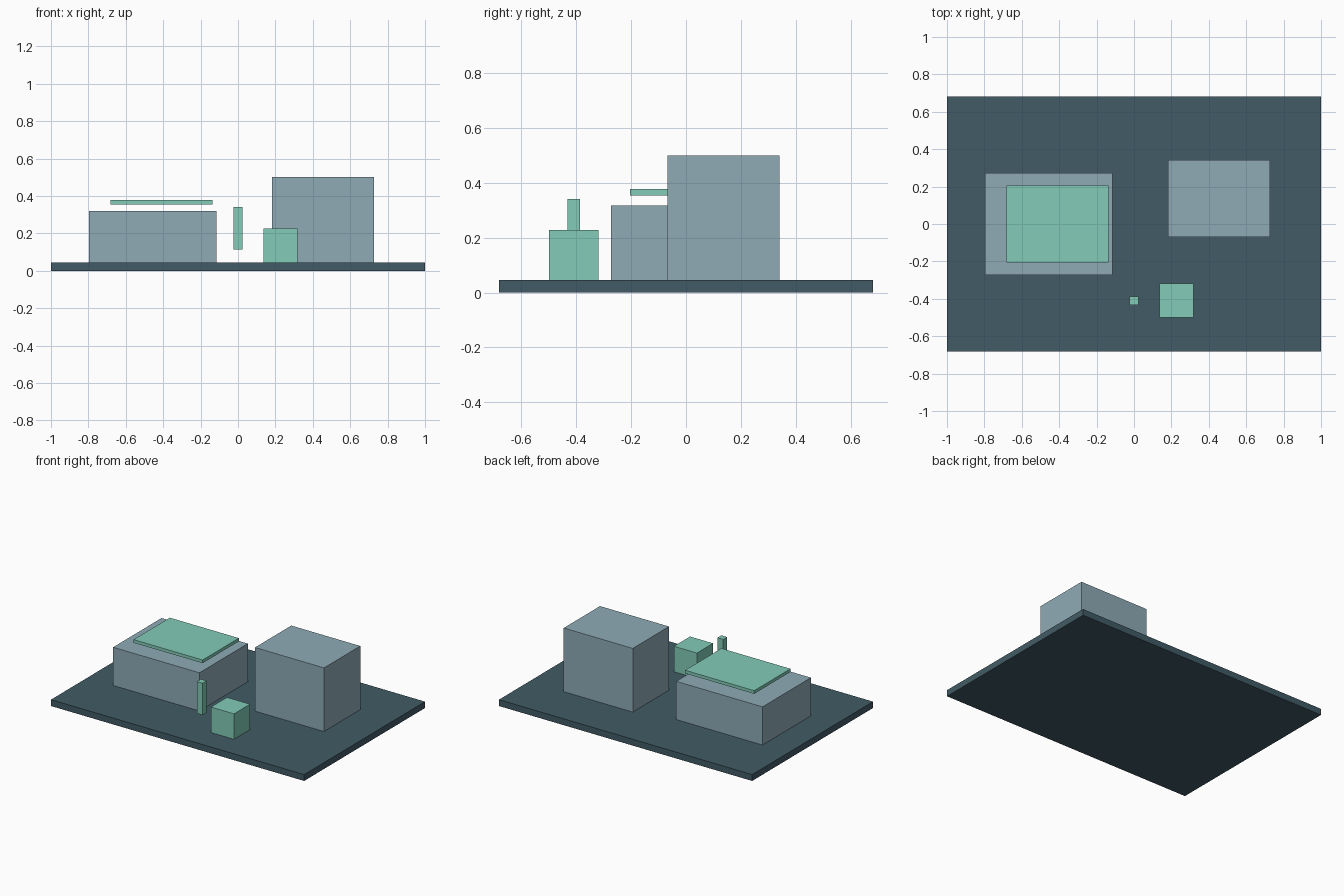
import bpy
import bmesh
from mathutils import Matrix, Vector

if "Cube" in bpy.data.objects:
    bpy.data.objects.remove(bpy.data.objects["Cube"])

UNIT = 1 / 2.2  # one layout unit in model units


def material(name, rgb):
    mat = bpy.data.materials.new(name)
    mat.diffuse_color = (*rgb, 1)
    mat.use_nodes = True
    mat.node_tree.nodes["Principled BSDF"].inputs["Base Color"].default_value = mat.diffuse_color
    return mat


def box(name, center, size, bottom, mat):
    """Flat-faced box placed by its plan centre and underside height."""
    bm = bmesh.new()
    bmesh.ops.create_cube(bm, size=1, matrix=Matrix.Diagonal((*(Vector(size) * UNIT), 1)))
    mesh = bpy.data.meshes.new(name)
    bm.to_mesh(mesh)
    bm.free()
    mesh.materials.append(mat)
    obj = bpy.data.objects.new(name, mesh)
    obj.location = Vector((*center, bottom + size[2] / 2)) * UNIT
    bpy.context.collection.objects.link(obj)
    return obj


slate = material("dark_slate", (0.053, 0.105, 0.130))
blue_grey = material("blue_grey", (0.275, 0.407, 0.468))
mint = material("mint", (0.223, 0.597, 0.474))

# Ground slab
box("base_plate", (0, 0), (4.4, 3.0, 0.1), 0, slate)

# Two main blocks
box("low_block", (-1.0, 0), (1.5, 1.2, 0.6), 0.1, blue_grey)
box("tall_block", (1.0, 0.3), (1.2, 0.9, 1.0), 0.1, blue_grey)

# Accent pieces: hovering roof panel, raised post and small cube
box("roof_panel", (-0.9, 0), (1.2, 0.9, 0.05), 0.78, mint)
box("post", (0, -0.9), (0.1, 0.1, 0.5), 0.25, mint)
box("small_cube", (0.5, -0.9), (0.4, 0.4, 0.4), 0.1, mint)
